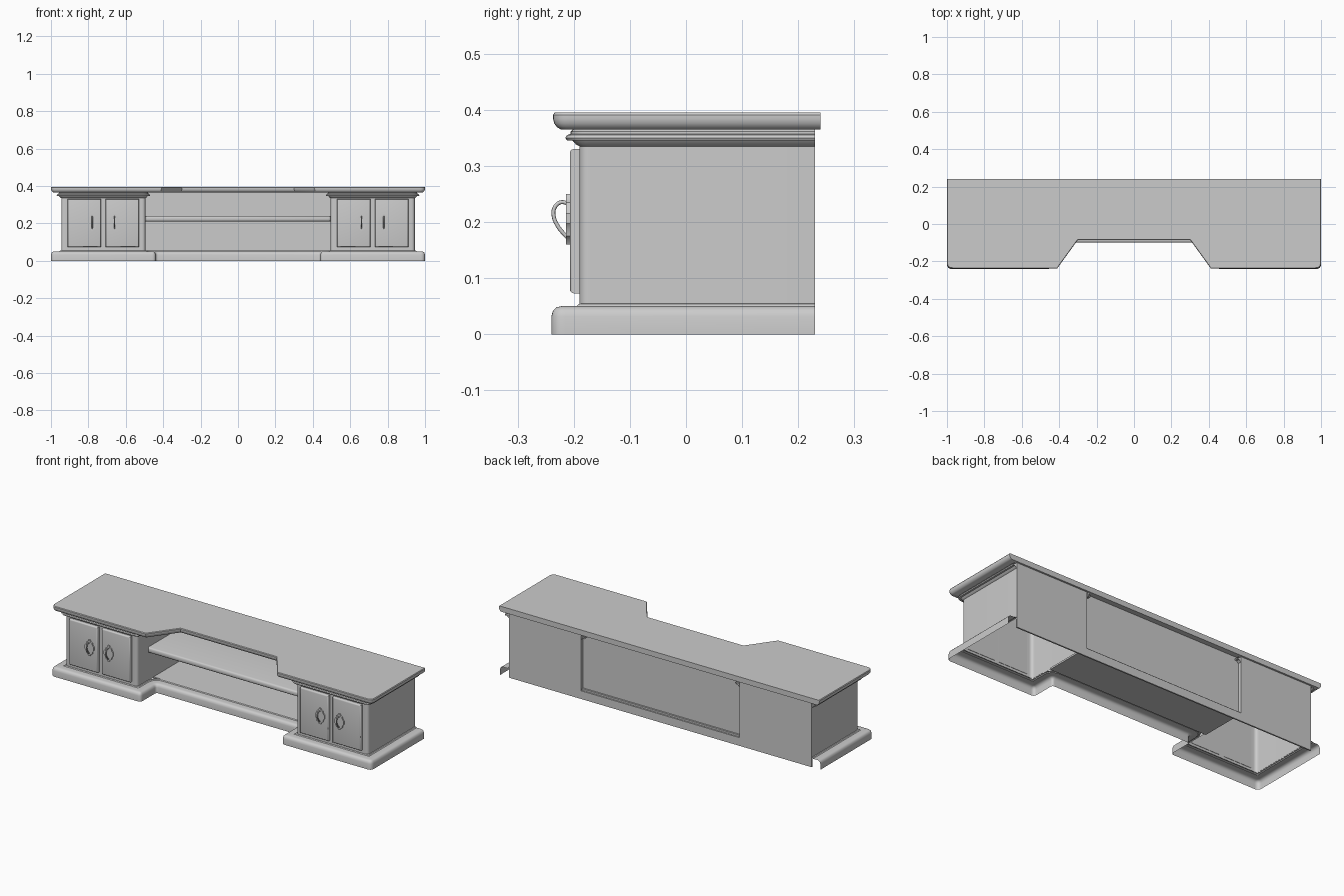
import bpy, bmesh, math
from mathutils import Vector

if "Cube" in bpy.data.objects:
    bpy.data.objects.remove(bpy.data.objects["Cube"])


def finish(name, bm, mirror=False):
    me = bpy.data.meshes.new(name)
    bm.to_mesh(me)
    bm.free()
    ob = bpy.data.objects.new(name, me)
    bpy.context.collection.objects.link(ob)
    bpy.ops.object.select_all(action='DESELECT')
    ob.select_set(True)
    bpy.context.view_layer.objects.active = ob
    bpy.ops.object.shade_smooth_by_angle(angle=math.radians(35))
    if mirror:
        ob.modifiers.new("Mirror", 'MIRROR')
    return ob


def outline(path, off, segs=6):
    """Inset an open plan path (x, y, corner radius) and round its corners."""
    pts = [Vector(p[:2]) for p in path]
    dirs = [(b - a).normalized() for a, b in zip(pts, pts[1:])]
    out = []
    for i, p in enumerate(pts):
        d0, d1 = dirs[max(i - 1, 0)], dirs[min(i, len(dirs) - 1)]
        n0, n1 = Vector((d0.y, -d0.x)), Vector((d1.y, -d1.x))
        q = p + (n0 + n1) * (off / (1 + n0.dot(n1)))
        r = path[i][2]
        if r == 0:
            out.append(q)
            continue
        convex = d0.x * d1.y - d0.y * d1.x < 0
        r = max(r - off, 0.002) if convex else r + off
        t = r * math.tan(d0.angle(d1) / 2)
        a, b = q - d0 * t, q + d1 * t
        for k in range(segs + 1):
            f = k / segs
            out.append(a * (1 - f) ** 2 + q * 2 * f * (1 - f) + b * f * f)
    return out


def sweep(name, path, profile, fill=False, mirror=False):
    """Run a profile of (inset, z) points along a plan path."""
    bm = bmesh.new()
    rows = [[bm.verts.new((p.x, p.y, z)) for p in outline(path, o)] for o, z in profile]
    for lo, hi in zip(rows, rows[1:]):
        for i in range(len(lo) - 1):
            bm.faces.new((lo[i], hi[i], hi[i + 1], lo[i + 1]))
    if fill:
        bm.faces.new(rows[0])
        bm.faces.new(rows[-1][::-1])
        bm.faces.new([r[0] for r in rows[::-1]] + [r[-1] for r in rows])
        bmesh.ops.recalc_face_normals(bm, faces=bm.faces)
    return finish(name, bm, mirror)


def box(name, x, y, z, bevel=0, front_only=False, segs=3, mirror=False):
    bm = bmesh.new()
    bmesh.ops.create_cube(bm, size=1)
    for v in bm.verts:
        v.co = [a + (b - a) * (c + 0.5) for (a, b), c in zip((x, y, z), v.co)]
    if bevel:
        mid = sum(y) / 2
        edges = [e for e in bm.edges if not front_only or all(v.co.y < mid for v in e.verts)]
        bmesh.ops.bevel(bm, geom=edges, offset=bevel, segments=segs, profile=0.5, affect='EDGES')
    return finish(name, bm, mirror)


def both(half):
    return half + [(-x, y, r) for x, y, r in half[::-1]]


# Top board with the angled front recess and moulded edge
sweep("top_board", both([(1, 0.24, 0), (1, -0.237, 0.03), (0.41, -0.237, 0), (0.30, -0.085, 0)]),
      [(0.014, 0.365), (0.007, 0.369), (0.002, 0.376), (0, 0.384), (0, 0.391), (0.003, 0.395)], fill=True)

# Hollow plinth with rounded upper edge, open underneath
sweep("plinth", both([(1, 0.23, 0), (1, -0.24, 0.025), (0.44, -0.24, 0.02), (0.44, -0.10, 0.015)]),
      [(0, 0), (0, 0.032), (0.003, 0.042), (0.009, 0.048), (0.018, 0.05), (0.045, 0.05), (0.049, 0.054), (0.056, 0.055)])
box("centre_floor", (-0.5, 0.5), (-0.046, 0.22), (0.045, 0.0545))

# Cabinet walls and the cornice around each cabinet
cabinet = [(0.945, 0.23, 0), (0.945, -0.19, 0.02), (0.495, -0.19, 0.02), (0.495, 0.23, 0)]
sweep("cabinet_walls", cabinet, [(0, 0.05), (0, 0.367)], mirror=True)
sweep("cornice", cabinet,
      [(0, 0.335), (-0.006, 0.338), (-0.012, 0.345), (-0.022, 0.345), (-0.025, 0.350), (-0.022, 0.355),
       (-0.016, 0.357), (-0.016, 0.361), (-0.01, 0.366)], mirror=True)

# Open shelf between the cabinets
box("shelf", (-0.495, 0.495), (-0.10, 0.205), (0.21, 0.24), bevel=0.012, front_only=True)

# Back boards with a recessed centre panel
box("back_side_panel", (0.495, 0.945), (0.222, 0.23), (0, 0.366), mirror=True)
box("back_lower_rail", (-0.495, 0.495), (0.222, 0.23), (0, 0.046))
box("back_centre_panel", (-0.495, 0.495), (0.203, 0.21), (0.046, 0.366))

# Doors and their handles
for tag, x0, hx in (("inner", 0.53, 0.66), ("outer", 0.733, 0.78)):
    box(tag + "_door", (x0, x0 + 0.178), (-0.207, -0.188), (0.073, 0.33), bevel=0.007, front_only=True, mirror=True)

    # Ornamental handle plate, outlined by half-widths from bottom to top
    half = [(0.004, -0.045), (0.009, -0.036), (0.019, -0.03), (0.021, -0.018), (0.029, -0.008),
            (0.029, 0.01), (0.021, 0.02), (0.018, 0.03), (0.009, 0.036), (0.004, 0.045)]
    bm = bmesh.new()
    verts = [bm.verts.new((hx + w, -0.206, 0.205 + h)) for w, h in half]
    verts += [bm.verts.new((hx - w, -0.206, 0.205 + h)) for w, h in half[::-1]]
    face = bm.faces.new(verts)
    ext = bmesh.ops.extrude_face_region(bm, geom=[face])
    for g in ext["geom"]:
        if isinstance(g, bmesh.types.BMVert):
            g.co.y = -0.214
    bmesh.ops.recalc_face_normals(bm, faces=bm.faces)
    finish(tag + "_handle_plate", bm, mirror=True)

    # Curved pull
    cu = bpy.data.curves.new(tag + "_handle_pull", 'CURVE')
    cu.dimensions = '3D'
    cu.bevel_depth = 0.0035
    cu.bevel_resolution = 2
    cu.resolution_u = 6
    cu.use_fill_caps = True
    path = [(-0.212, 0.234), (-0.224, 0.235), (-0.234, 0.226), (-0.236, 0.212), (-0.228, 0.192), (-0.212, 0.173)]
    sp = cu.splines.new('BEZIER')
    sp.bezier_points.add(len(path) - 1)
    for b, (y, z) in zip(sp.bezier_points, path):
        b.co = (hx, y, z)
        b.handle_left_type = b.handle_right_type = 'AUTO'
    ob = bpy.data.objects.new(tag + "_handle_pull", cu)
    bpy.context.collection.objects.link(ob)
    ob.modifiers.new("Mirror", 'MIRROR')
